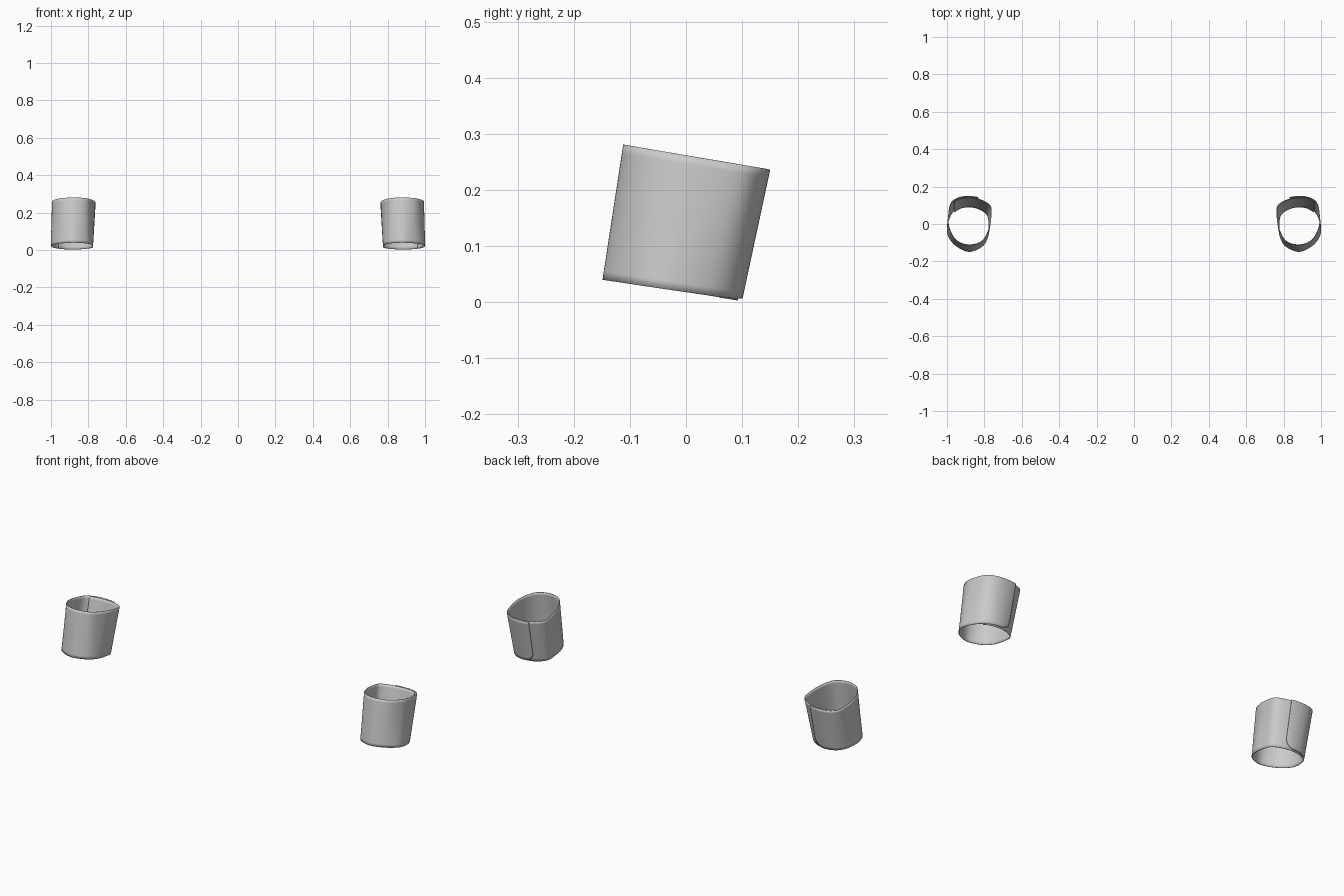
import bpy, bmesh, math
from mathutils import Vector

if "Cube" in bpy.data.objects:
    bpy.data.objects.remove(bpy.data.objects["Cube"])

CX = 0.88          # distance of each cuff from the centre plane
N, ROWS = 130, 16  # steps around and up the cuff
R = 0.045          # rounding of the overlapping flap's lower corner

# cross-sections of the right cuff, from back centre towards the outside
TOP = [(0, .150), (.06, .142), (.10, .112), (.113, .05), (.109, -.02), (.07, -.088),
       (0, -.112), (-.07, -.09), (-.107, -.02), (-.118, .05), (-.112, .10), (-.065, .138)]
BOTTOM = [(0, .10), (.06, .088), (.10, .05), (.12, -.015), (.112, -.07), (.07, -.12),
          (0, -.149), (-.07, -.12), (-.10, -.07), (-.105, -.015), (-.098, .045), (-.06, .085)]


def closed_spline(pts, t):
    """Smooth closed curve through pts; t counts points."""
    i = math.floor(t)
    f = t - i
    a, b, c, d = [Vector(pts[(i + k) % len(pts)]) for k in (-1, 0, 1, 2)]
    return 0.5 * (2 * b + (c - a) * f + (2 * a - 5 * b + 4 * c - d) * f * f
                  + (3 * b - a - 3 * c + d) * f ** 3)


def smooth(x):
    x = max(0.0, min(1.0, x))
    return x * x * (3 - 2 * x)


T0, T1 = -0.75, 13.6   # outer flap edge, inner flap edge (overlapping at the back)
bm = bmesh.new()
grid = []
for i in range(N + 1):
    s = i / N
    s = s * s * 0.35 + s * 0.65          # finer steps at the rounded flap
    t = T0 + (T1 - T0) * s
    inset = 0.008 * smooth((t - 9.8) / 1.4)
    lo, hi = closed_spline(BOTTOM, t), closed_spline(TOP, t)
    bot = Vector((lo.x, lo.y, 0.018 - 0.148 * lo.y))
    top = Vector((hi.x, hi.y, 0.262 - 0.17 * hi.y))
    # lower corner of the outer flap is rounded off
    dist = (t - T0) * 0.06
    rise = R - math.sqrt(R * R - (R - dist) ** 2) if dist < R else 0
    v0 = rise / 0.24 + 0.02 * (1 - smooth((t - T0) / 3))
    col = []
    for j in range(ROWS + 1):
        v = v0 + (1 - v0) * j / ROWS
        p = bot.lerp(top, v)
        axis = Vector((0, -0.025 + 0.045 * v, p.z))
        p += (axis - p).normalized() * inset
        col.append(bm.verts.new((p.x + CX, p.y, p.z)))
    grid.append(col)
for a, b in zip(grid, grid[1:]):
    for j in range(ROWS):
        bm.faces.new((a[j], a[j + 1], b[j + 1], b[j]))

mesh = bpy.data.meshes.new("wrist_cuffs")
bm.to_mesh(mesh)
bm.free()
cuff = bpy.data.objects.new("wrist_cuffs", mesh)
bpy.context.collection.objects.link(cuff)

# thin cloth thickness, then the opposite cuff
sol = cuff.modifiers.new("thickness", 'SOLIDIFY')
sol.thickness = 0.003
sol.offset = -1
mir = cuff.modifiers.new("mirror", 'MIRROR')
mir.use_axis = (True, False, False)
mir.use_mirror_merge = False

bpy.context.view_layer.objects.active = cuff
cuff.select_set(True)
bpy.ops.object.shade_smooth_by_angle(angle=math.radians(40))
